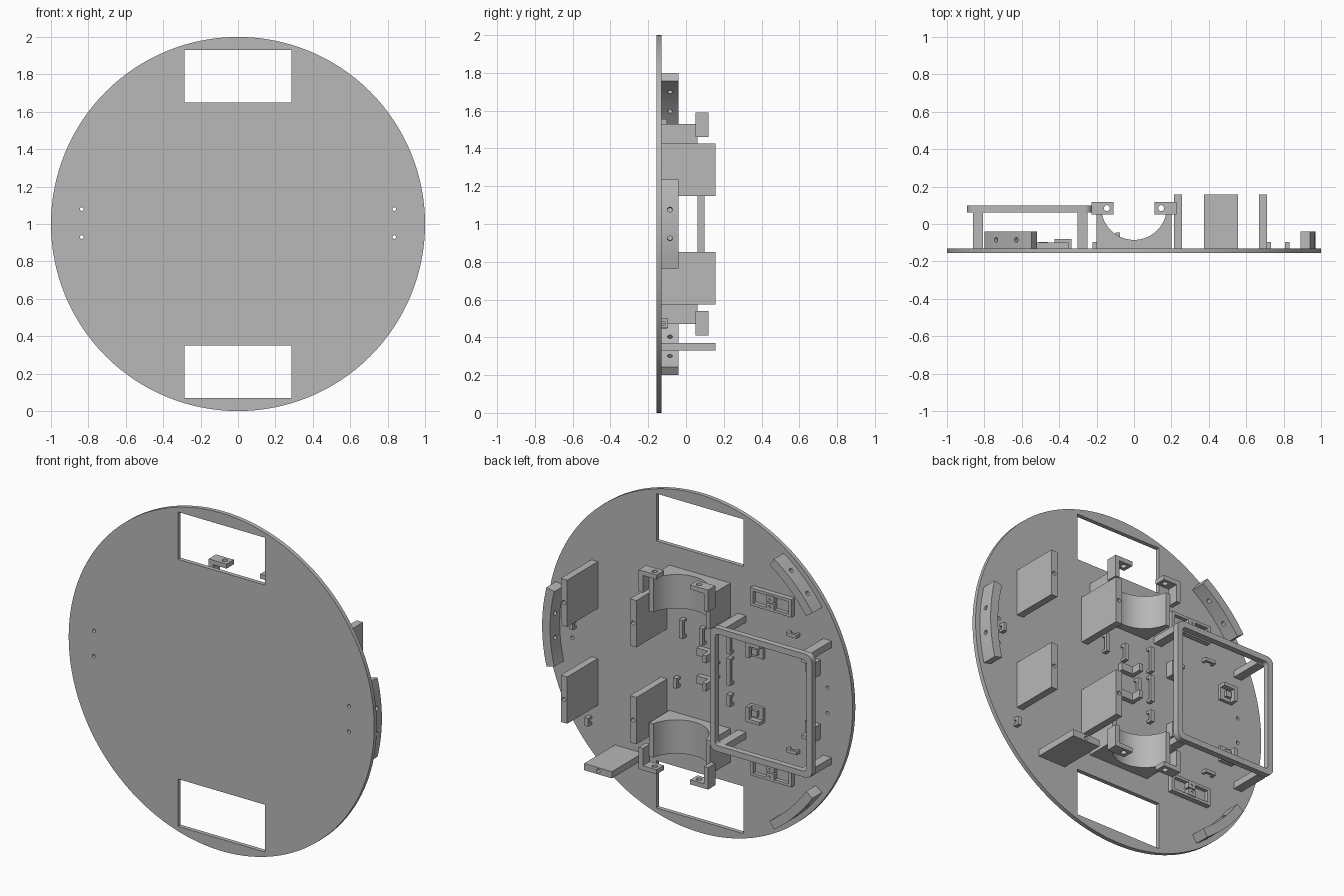
import bpy, bmesh, math
from mathutils import Matrix

cube = bpy.data.objects.get("Cube")
if cube:
    bpy.data.objects.remove(cube, do_unlink=True)

grey = bpy.data.materials.new("plain grey")
grey.use_nodes = True
COLOUR = (0.48, 0.48, 0.48, 1)
grey.diffuse_color = COLOUR
grey.node_tree.nodes["Principled BSDF"].inputs["Base Color"].default_value = COLOUR

FACE = -0.13   # back surface of the base plate


def finish(name, bm):
    bmesh.ops.recalc_face_normals(bm, faces=bm.faces)
    mesh = bpy.data.meshes.new(name)
    bm.to_mesh(mesh)
    bm.free()
    mesh.materials.append(grey)
    ob = bpy.data.objects.new(name, mesh)
    bpy.context.collection.objects.link(ob)
    return ob


def prism(name, pts, a, b, axis="y"):
    """Extrude an outline: xz outline along y, or xy outline along z."""
    bm = bmesh.new()
    lift = (lambda p, t: (p[0], t, p[1])) if axis == "y" else (lambda p, t: (p[0], p[1], t))
    low = [bm.verts.new(lift(p, a)) for p in pts]
    high = [bm.verts.new(lift(p, b)) for p in pts]
    bm.faces.new(low)
    bm.faces.new(high)
    n = len(pts)
    for i in range(n):
        j = (i + 1) % n
        bm.faces.new((low[i], low[j], high[j], high[i]))
    return finish(name, bm)


def box(name, x0, x1, y0, y1, z0, z1):
    return prism(name, [(x0, z0), (x1, z0), (x1, z1), (x0, z1)], y0, y1)


def rod(centre, direction, radius, length):
    """Round cutter along a direction."""
    bm = bmesh.new()
    turn = direction.to_track_quat("Z", "Y").to_matrix().to_4x4()
    bmesh.ops.create_cone(bm, cap_ends=True, segments=16, radius1=radius, radius2=radius,
                          depth=length, matrix=Matrix.Translation(centre) @ turn)
    return finish("hole_cutter", bm)


def cut(ob, cutters):
    for c in cutters:
        c.hide_render = True
        mod = ob.modifiers.new("cut", "BOOLEAN")
        mod.operation = "DIFFERENCE"
        mod.solver = "EXACT"
        mod.object = c
        bpy.ops.object.select_all(action="DESELECT")
        bpy.context.view_layer.objects.active = ob
        ob.select_set(True)
        bpy.ops.object.modifier_apply(modifier="cut")
        bpy.data.objects.remove(c, do_unlink=True)
    return ob


def smooth(ob):
    bpy.ops.object.select_all(action="DESELECT")
    bpy.context.view_layer.objects.active = ob
    ob.select_set(True)
    bpy.ops.object.shade_smooth_by_angle(angle=math.radians(30))


def arc(cx, cy, r, a0, a1, n):
    return [(cx + r * math.cos(math.radians(a0 + (a1 - a0) * i / n)),
             cy + r * math.sin(math.radians(a0 + (a1 - a0) * i / n))) for i in range(n + 1)]


def rounded(x0, x1, z0, z1, r):
    return (arc(x1 - r, z1 - r, r, 0, 90, 5) + arc(x0 + r, z1 - r, r, 90, 180, 5)
            + arc(x0 + r, z0 + r, r, 180, 270, 5) + arc(x1 - r, z0 + r, r, 270, 360, 5))


X, Y, Z = Matrix.Identity(3)

# Round base plate with two wheel windows and four screw holes
plate = prism("base_plate", arc(0, 1, 1, 0, 360, 128)[:-1], -0.155, FACE)
cutters = [box("window_cutter", -0.285, 0.285, -0.3, 0, 1 + s * 0.79 - 0.14, 1 + s * 0.79 + 0.14)
           for s in (-1, 1)]
cutters += [rod((x, -0.14, z), Y, 0.01, 0.2) for x in (-0.835, 0.835) for z in (0.93, 1.08)]
smooth(cut(plate, cutters))

# Curved rim blocks with radial screw holes
for name, mid, half in (("side", 0, 14), ("upper", 135, 10.6), ("lower", 225, 10.6)):
    outline = arc(0, 1, 0.97, mid - half, mid + half, 12) + arc(0, 1, 0.918, mid + half, mid - half, 12)
    block = prism(name + "_rim_block", outline, FACE, -0.04)
    holes = []
    for off in (-4.5, 4.5):
        a = math.radians(mid + off)
        d = X * math.cos(a) + Z * math.sin(a)
        holes.append(rod(d * 0.945 + Z - Y * 0.085, d, 0.013, 0.2))
    smooth(cut(block, holes))

# Parts repeated above and below the centre line
for s, tag in ((1, "upper"), (-1, "lower")):
    def level(name, x0, x1, y0, y1, d0, d1):
        z0, z1 = sorted((1 + s * d0, 1 + s * d1))
        return box(tag + "_" + name, x0, x1, y0, y1, z0, z1)

    # Upright plates with a screw hole in the edge
    for name, x0, x1 in (("outer_upright", 0.668, 0.71), ("inner_upright", 0.215, 0.257)):
        ob = level(name, x0, x1, FACE, 0.157, 0.148, 0.425)
        cut(ob, [rod(((x0 + x1) / 2, 0.157, 1 + s * 0.287), Y, 0.012, 0.12)])

    # Motor saddle with half-round bed
    z0, z1 = sorted((1 + s * 0.33, 1 + s * 0.53))
    bed = [(-0.2, 0.06), (-0.2, FACE), (0.2, FACE), (0.2, 0.06)] + arc(0, 0.09, 0.175, -10, -170, 32)
    smooth(prism(tag + "_motor_saddle", bed, z0, z1, "z"))

    # Angled ears beside the saddle
    for side in (-1, 1):
        x = sorted((side * 0.2, side * 0.227))
        level("ear_leg", x[0], x[1], 0.05, 0.118, 0.46, 0.59)
        x = sorted((side * 0.11, side * 0.2))
        ear = level("ear_tab", x[0], x[1], 0.05, 0.118, 0.563, 0.59)
        cut(ear, [rod((side * 0.145, 0.085, 1 + s * 0.58), Z, 0.016, 0.2)])

    # Shallow tray with a divider and two screw pads
    tray = level("tray", -0.62, -0.35, FACE, -0.1, 0.45, 0.555)
    zc = 1 + s * 0.5025
    cut(tray, [box("tray_cutter", xa, xb, FACE + 0.008, 0, zc - 0.036, zc + 0.036)
               for xa, xb in ((-0.6, -0.495), (-0.475, -0.37))])
    for dz in (-0.022, 0.022):
        pad = box(tag + "_tray_pad", -0.51, -0.46, FACE, -0.095, zc + dz - 0.018, zc + dz + 0.018)
        cut(pad, [rod((-0.485, -0.095, zc + dz), Y, 0.008, 0.04)])

    # Posts carrying the raised frame
    for x in (-0.835, -0.275):
        level("frame_post", x - 0.027, x + 0.027, FACE, 0.065, 0.325, 0.365)

    # Corner seats for a circuit board
    for x, out in ((-0.38, 1), (-0.745, -1)):
        level("board_seat", x - 0.045, x + 0.045, FACE, -0.112, 0.145, 0.235)
        level("board_seat_edge", x - 0.045, x + 0.045, FACE, -0.08, 0.215, 0.235)
        xs = sorted((x + out * 0.025, x + out * 0.045))
        level("board_seat_side", xs[0], xs[1], FACE, -0.08, 0.145, 0.215)
        level("board_seat_peg", x - 0.018, x + 0.018, FACE, -0.095, 0.165, 0.2)

    # Flat cable clip
    level("cable_bridge", -0.655, -0.585, -0.112, -0.098, 0.335, 0.355)
    for x in (-0.655, -0.6):
        level("cable_bridge_foot", x, x + 0.015, FACE, -0.112, 0.335, 0.355)

    # Small hooks near the centre
    level("hook_base", -0.1, 0.0, FACE, -0.1, 0.06, 0.105)
    level("hook_lip", -0.1, -0.075, -0.1, -0.045, 0.06, 0.105)

# Horizontal plate at the bottom
shelf = box("bottom_shelf", 0.375, 0.557, FACE, 0.157, 0.33, 0.37)
cut(shelf, [rod((0.465, 0.157, 0.35), Y, 0.012, 0.12)])

# Raised square frame with rounded corners
frame = prism("raised_frame", rounded(-0.892, -0.225, 0.64, 1.37, 0.04), 0.062, 0.098)
cut(frame, [prism("frame_cutter", rounded(-0.857, -0.26, 0.675, 1.335, 0.02), 0, 0.2)])
smooth(frame)

# Upright cable clips: x, centre height, length
for x, z, length in ((0.1, 1.19, 0.11), (0.14, 0.86, 0.06), (-0.21, 1.2, 0.15), (-0.21, 1.02, 0.16),
                     (-0.21, 0.85, 0.07), (-0.12, 1.0, 0.1), (-0.03, 1.18, 0.1),
                     (0.82, 1.02, 0.05), (0.72, 0.475, 0.05)):
    h = length / 2
    box("cable_clip", x - 0.012, x + 0.012, -0.112, -0.095, z - h, z + h)
    for e in (-1, 1):
        za, zb = sorted((z + e * h, z + e * (h - 0.015)))
        box("cable_clip_foot", x - 0.012, x + 0.012, FACE, -0.112, za, zb)
